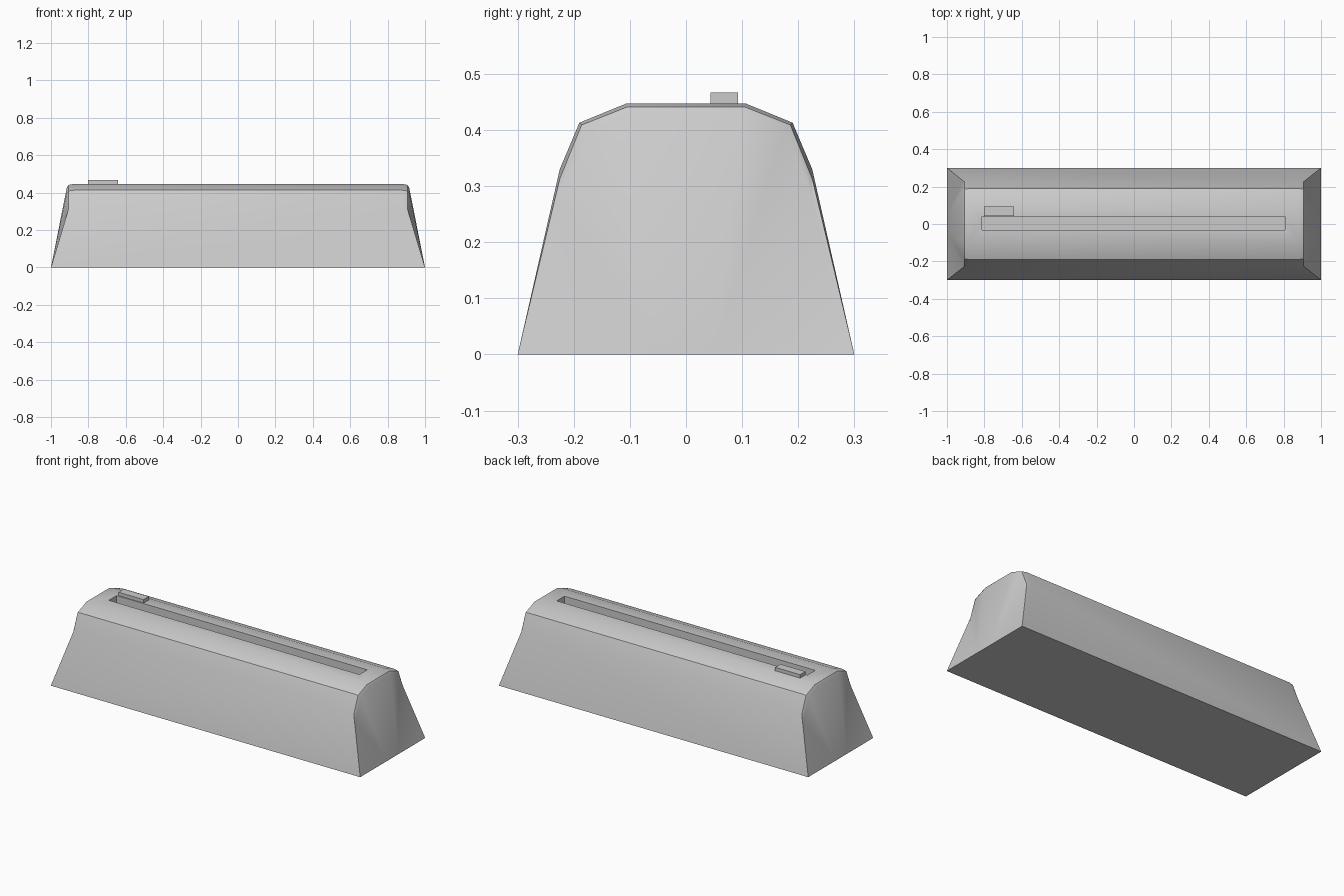
import bpy, bmesh

if "Cube" in bpy.data.objects:
    bpy.data.objects.remove(bpy.data.objects["Cube"])

def box(name, x0, x1, y0, y1, z0, z1):
    bpy.ops.mesh.primitive_cube_add(size=1, location=((x0+x1)/2, (y0+y1)/2, (z0+z1)/2))
    ob = bpy.context.object
    ob.name = name
    ob.scale = (x1-x0, y1-y0, z1-z0)
    bpy.ops.object.transform_apply(location=False, rotation=False, scale=True)
    return ob

# Body: shoulder cross-sections (x, half profile as y/z) running out to the end
sections = [
    (0.880, [(0.225, 0.330), (0.190, 0.413), (0.107, 0.447)]),
    (0.906, [(0.225, 0.313), (0.186, 0.409), (0.105, 0.441)]),
    (0.915, [(0.224, 0.280), (0.175, 0.398), (0.100, 0.428)]),
]
bm = bmesh.new()
def ring(x, half):
    pts = [(-y, z) for y, z in half] + [(y, z) for y, z in reversed(half)]
    return [bm.verts.new((x, y, z)) for y, z in pts]

rings = [ring(-x, h) for x, h in reversed(sections)] + [ring(x, h) for x, h in sections]
for a, b in zip(rings, rings[1:]):
    for i in range(5):
        bm.faces.new((a[i], b[i], b[i+1], a[i+1]))

# Sloping skirt from the rectangular base up to the shoulders
base = {sx: [bm.verts.new((sx, y, 0)) for y in (-0.3, -0.05, 0.05, 0.3)] for sx in (-1, 1)}
for k in (0, 3):
    r = 0 if k == 0 else 5
    bm.faces.new((base[-1][k], base[1][k], rings[3][r], rings[2][r]))
    for sx, idx in ((-1, (0, 1, 2)), (1, (3, 4, 5))):
        for i, j in zip(idx, idx[1:]):
            bm.faces.new((base[sx][k], rings[i][r], rings[j][r]))
for sx, e in ((-1, rings[0]), (1, rings[-1])):
    b = base[sx]
    bm.faces.new((b[0], b[1], e[0]))
    bm.faces.new((b[2], b[3], e[5]))
    for i in (0, 1):
        bm.faces.new((b[1], e[i+1], e[i]))
        bm.faces.new((b[2], e[5-i], e[4-i]))
    bm.faces.new((b[1], b[2], e[3], e[2]))
bm.faces.new(base[-1] + base[1][::-1])
bmesh.ops.recalc_face_normals(bm, faces=bm.faces)
mesh = bpy.data.meshes.new("body")
bm.to_mesh(mesh)
bm.free()
body = bpy.data.objects.new("body", mesh)
bpy.context.collection.objects.link(body)

# Long slot in the top
cutter = box("slot_cutter", -0.812, 0.808, -0.033, 0.039, 0.25, 0.6)
cutter.hide_render = True
cutter.hide_viewport = False
mod = body.modifiers.new("slot", 'BOOLEAN')
mod.operation = 'DIFFERENCE'
mod.solver = 'EXACT'
mod.object = cutter
bpy.context.view_layer.objects.active = body
bpy.ops.object.select_all(action='DESELECT')
body.select_set(True)
bpy.ops.object.modifier_apply(modifier="slot")
bpy.data.objects.remove(cutter)
bpy.ops.object.shade_smooth_by_angle(angle=0.5)

# Row of three buttons
for i in range(3):
    x = -0.803 + i * 0.054
    box(f"button_{i+1}", x, x + 0.054, 0.044, 0.093, 0.43, 0.467)
